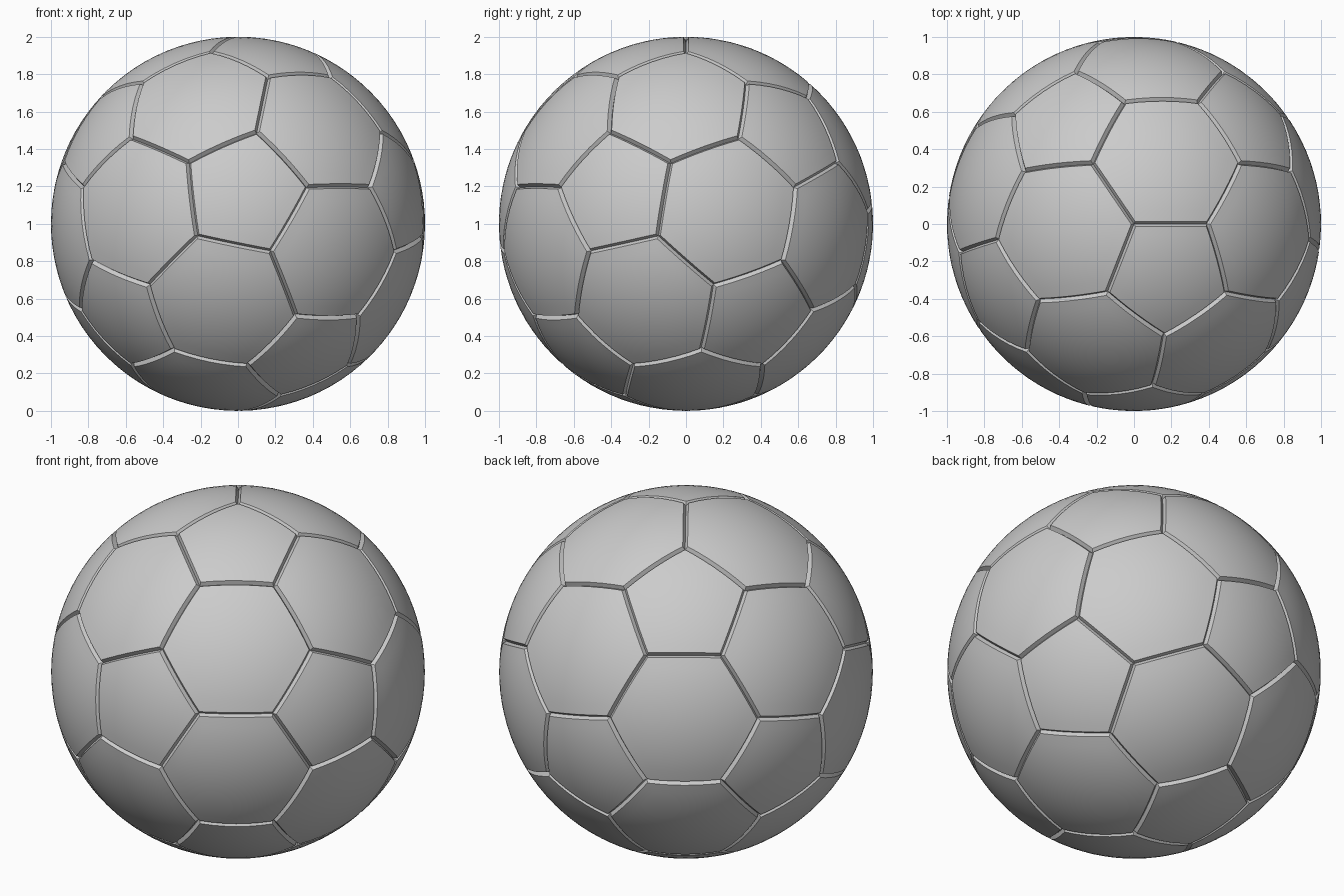
import bpy, bmesh, math
from mathutils import Vector, Matrix

if "Cube" in bpy.data.objects:
    bpy.data.objects.remove(bpy.data.objects["Cube"])

N = 6            # subdivisions along each panel edge
GAP = 0.013      # half width of a seam
DEPTH = 0.022    # depth of a seam

# Icosahedron: vertices become pentagons, faces become hexagons
ico = bmesh.new()
bmesh.ops.create_icosphere(ico, subdivisions=1, radius=1)


def corner(a, b):
    return ((2 * a.co + b.co) / 3).normalized()


# Orientation: one seam corner at the top, one pentagon edge running along +x
ico.verts.ensure_lookup_table()
a = ico.verts[0]
near = [e.other_vert(a) for e in a.link_edges]
p = corner(a, near[0])
for q in sorted((corner(a, v) for v in near[1:]), key=lambda c: (c - p).length)[:2]:
    x = (q - q.dot(p) * p).normalized()
    y = p.cross(x)
    if a.co.dot(y) < 0:
        rot = Matrix((x, y, p))

# Corner loops of all 32 panels
loops = [[corner(v, e.other_vert(v)) for e in v.link_edges] for v in ico.verts]
for f in ico.faces:
    vs = list(f.verts)
    loops.append([corner(s, t) for s in vs for t in vs if s != t])
ico.free()

bm = bmesh.new()


def add_face(*pts):
    bm.faces.new([bm.verts.new(rot @ c) for c in pts])


def panel(pts):
    """Spherical panel with sloping seam walls around it."""
    o = sum(pts, Vector()).normalized()
    u = (pts[0] - o * pts[0].dot(o)).normalized()
    w = o.cross(u)
    pts = sorted(pts, key=lambda c: math.atan2(c.dot(w), c.dot(u)))
    k = len(pts)
    shift = GAP / math.cos(math.pi / k)
    inner = [(c + (o - c).normalized() * shift).normalized() for c in pts]
    for s in range(k):
        a, b = inner[s], inner[(s + 1) % k]
        c, d = pts[s], pts[(s + 1) % k]

        def g(i, j):
            return (o + (a - o) * ((i - j) / N) + (b - o) * (j / N)).normalized()

        def low(j):
            return c.lerp(d, j / N).normalized() * (1 - DEPTH)

        for i in range(N):
            for j in range(i + 1):
                add_face(g(i, j), g(i + 1, j), g(i + 1, j + 1))
                if j < i:
                    add_face(g(i, j), g(i + 1, j + 1), g(i, j + 1))
        for j in range(N):
            add_face(g(N, j), low(j), low(j + 1), g(N, j + 1))


for pts in loops:
    panel(pts)

bmesh.ops.remove_doubles(bm, verts=bm.verts, dist=0.0005)
bmesh.ops.recalc_face_normals(bm, faces=bm.faces)

# Ball object resting on the ground
mesh = bpy.data.meshes.new("ball")
bm.to_mesh(mesh)
bm.free()
low_z = min(v.co.z for v in mesh.vertices)
mesh.transform(Matrix.Translation((0, 0, 1)))
ball = bpy.data.objects.new("ball", mesh)
bpy.context.collection.objects.link(ball)
bpy.context.view_layer.objects.active = ball
ball.select_set(True)
bpy.ops.object.shade_smooth_by_angle(angle=math.radians(30))
